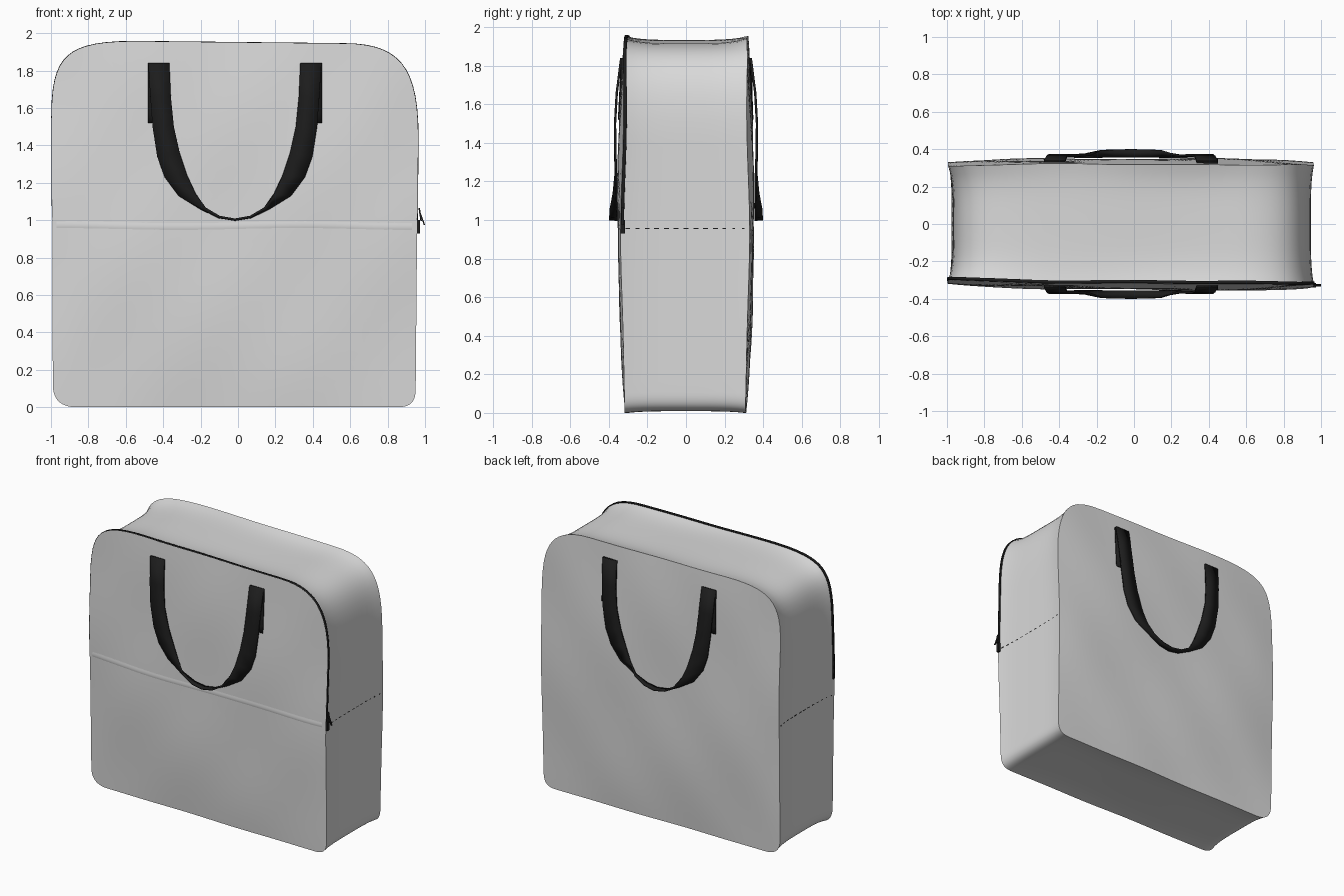
import bpy, bmesh
from math import sin, pi
from mathutils import Vector

if "Cube" in bpy.data.objects:
    bpy.data.objects.remove(bpy.data.objects["Cube"])

CX, CZ = -0.017, 0.975   # middle of the large panels


def material(name, rgb, rough):
    m = bpy.data.materials.new(name)
    m.use_nodes = True
    m.diffuse_color = (*rgb, 1)
    bsdf = m.node_tree.nodes["Principled BSDF"]
    bsdf.inputs["Base Color"].default_value = (*rgb, 1)
    bsdf.inputs["Roughness"].default_value = rough
    return m


fabric = material("pale grey fabric", (0.7, 0.7, 0.7), 0.8)
webbing = material("black webbing", (0.012, 0.012, 0.012), 0.8)


def finish(name, bm, mat, thickness=0):
    bmesh.ops.remove_doubles(bm, verts=bm.verts, dist=1e-5)
    bmesh.ops.recalc_face_normals(bm, faces=bm.faces)
    mesh = bpy.data.meshes.new(name)
    bm.to_mesh(mesh)
    bm.free()
    mesh.materials.append(mat)
    ob = bpy.data.objects.new(name, mesh)
    bpy.context.collection.objects.link(ob)
    if thickness:
        mod = ob.modifiers.new("thickness", 'SOLIDIFY')
        mod.thickness = thickness
        mod.offset = 0
    bpy.ops.object.select_all(action='DESELECT')
    ob.select_set(True)
    bpy.context.view_layer.objects.active = ob
    bpy.ops.object.shade_smooth_by_angle(angle=pi / 5)


def loft(name, rows, mat, closed=False, thickness=0):
    """Skin a list of equally long point rows."""
    bm = bmesh.new()
    grid = [[bm.verts.new(p) for p in row] for row in rows]
    n = len(rows[0])
    for a, b in zip(grid, grid[1:]):
        for i in range(n if closed else n - 1):
            j = (i + 1) % n
            bm.faces.new((a[i], a[j], b[j], b[i]))
    finish(name, bm, mat, thickness)


def add_box(bm, centre, size, tilt=0.0):
    vs = bmesh.ops.create_cube(bm, size=1)["verts"]
    for v in vs:
        p = Vector((v.co.x * size[0], v.co.y * size[1], v.co.z * size[2]))
        p.x += p.z * tilt
        v.co = p + Vector(centre)


def panel_depth(x, z, side):
    """Half depth of the bag: padded panels, slimmer at the rim."""
    u = min(1, abs(x - CX) / 0.97)
    w = min(1, abs(z - 1.08) / 1.08)
    pad = 0.024 * (1 - u ** 4) * (1 - w ** 3)
    wrinkle = 0.003 * sin(4 * x + 5 * z) + 0.002 * sin(9 * x - 7 * z)
    skew = 0.01 * x if side < 0 else 0
    return 0.308 + 0.018 * sin(pi * z / 1.95) + pad + wrinkle + skew


def sag(v, x, z):
    """Inward pull of the gusset between its two seams."""
    return (0.012 + 0.007 * z) * (1 - v ** 4) * (1 + 0.25 * sin(5 * x))


def outline():
    """Panel outline: soft top corners, tight bottom corners."""
    # corner, run along x, run along z, fullness
    corners = [((0.95, 0.0), 0.1, 0.1, 1.2), ((0.962, 1.943), 0.4, 0.5, 1.3),
               ((-0.995, 1.955), 0.45, 0.4, 1.6), ((-0.99, 0.0), 0.13, 0.12, 1.0)]
    pts, bends = [], []
    for k, (c, dx, dz, full) in enumerate(corners):
        c = Vector(c)
        to_x = c + Vector((-dx if c.x > 0 else dx, 0))
        to_z = c + Vector((0, -dz if c.y > 1 else dz))
        ends = (to_x, to_z) if k % 2 == 0 else (to_z, to_x)
        bends.append((ends[0], c, ends[1], full))
    for k, (a, c, b, full) in enumerate(bends):
        for i in range(14):
            t = i / 14
            wa, wc, wb = (1 - t) ** 2, 2 * full * t * (1 - t), t * t
            pts.append((a * wa + c * wc + b * wb) / (wa + wc + wb))
        nxt = bends[(k + 1) % 4][0]
        pts += [b.lerp(nxt, i / 24) for i in range(24)]
    return pts


ring = outline()


def scaled(p, s):
    return CX + (p.x - CX) * s, CZ + (p.y - CZ) * s


def panel_row(s, side):
    row = []
    for p in ring:
        x, z = scaled(p, s)
        row.append((x, side * panel_depth(x, z, side), z))
    return row


def gusset_row(v):
    row = []
    for p in ring:
        x, z = scaled(p, 1 - sag(v, p.x, p.y))
        row.append((x, v * panel_depth(p.x, p.y, v), z))
    return row


# Bag body: front panel, gusset, back panel
steps = [i / 14 for i in range(15)]
rows = [panel_row(s, -1) for s in steps]
rows += [gusset_row(-1 + i / 7) for i in range(1, 14)]
rows += [panel_row(s, 1) for s in reversed(steps)]
loft("bag_body", rows, fabric, closed=True)

# Faint fold across the front panel
fold = []
for i in range(41):
    x = -0.97 + 1.9 * i / 40
    z = 0.968 + 0.005 * sin(5 * x)
    fold.append([(x, lift - panel_depth(x, z + dz, -1), z + dz)
                 for dz, lift in ((0.03, 0.001), (0.012, -0.001), (0, -0.0025),
                                  (-0.01, -0.001), (-0.02, 0.001))])
loft("front_fold", fold, fabric)

# Zip running over the top, beside the front seam
zip_rows = []
for p in ring:
    if p.y > (0.95 if p.x > 0 else 1.02):
        d = panel_depth(p.x, p.y, -1)
        zip_rows.append([(p.x, -d + 0.001, p.y), (p.x, -d + 0.018, p.y)])
loft("zip", zip_rows, webbing, thickness=0.007)

# Zip slider and pull tab
bm = bmesh.new()
add_box(bm, (0.964, -0.328, 0.965), (0.016, 0.024, 0.07))
add_box(bm, (0.974, -0.328, 1.03), (0.008, 0.014, 0.07), tilt=-0.15)
add_box(bm, (0.984, -0.328, 1.01), (0.007, 0.012, 0.07), tilt=-0.36)
finish("zip_pull", bm, webbing)

# Stitched seams across both sides of the gusset
for name, edge in (("left_side_seam", 0.956), ("right_side_seam", -0.9925)):
    bm = bmesh.new()
    for i in range(13):
        v = -0.92 + 1.84 * i / 12
        x = CX + (edge - CX) * (1 - sag(v, edge, 0.957))
        add_box(bm, (x, v * 0.33, 0.957), (0.004, 0.026, 0.005))
    finish(name, bm, webbing)

# Handles: outer x, outer z, inner x, inner z, outer depth, inner depth
STRAP = [(.463, 1.84, .350, 1.84, .336, .336),
         (.452, 1.66, .342, 1.66, .359, .359),
         (.440, 1.50, .326, 1.50, .368, .368),
         (.415, 1.34, .295, 1.36, .366, .367),
         (.375, 1.23, .255, 1.24, .362, .365),
         (.300, 1.13, .210, 1.14, .360, .375),
         (.180, 1.06, .158, 1.063, .358, .393),
         (.085, 1.016, .083, 1.018, .356, .398),
         (0, 1.002, 0, 1.003, .355, .400)]

for name, side in (("front", -1), ("back", 1)):
    def half(sign):
        return [[(CX + sign * xo, side * yo, zo), (CX + sign * xi, side * yi, zi)]
                for xo, zo, xi, zi, yo, yi in STRAP]
    loft(name + "_handle", half(-1) + half(1)[-2::-1], webbing, thickness=0.012)

    # Sewn handle ends lying on the panel
    for label, sign in (("right", -1), ("left", 1)):
        tab = []
        for i in range(7):
            z = 1.84 - 0.32 * i / 6
            tab.append([(x, side * (panel_depth(x, z, side) + 0.005), z)
                        for x in (CX + sign * w for w in (0.352, 0.408, 0.465))])
        loft(f"{name}_{label}_handle_tab", tab, webbing, thickness=0.008)
